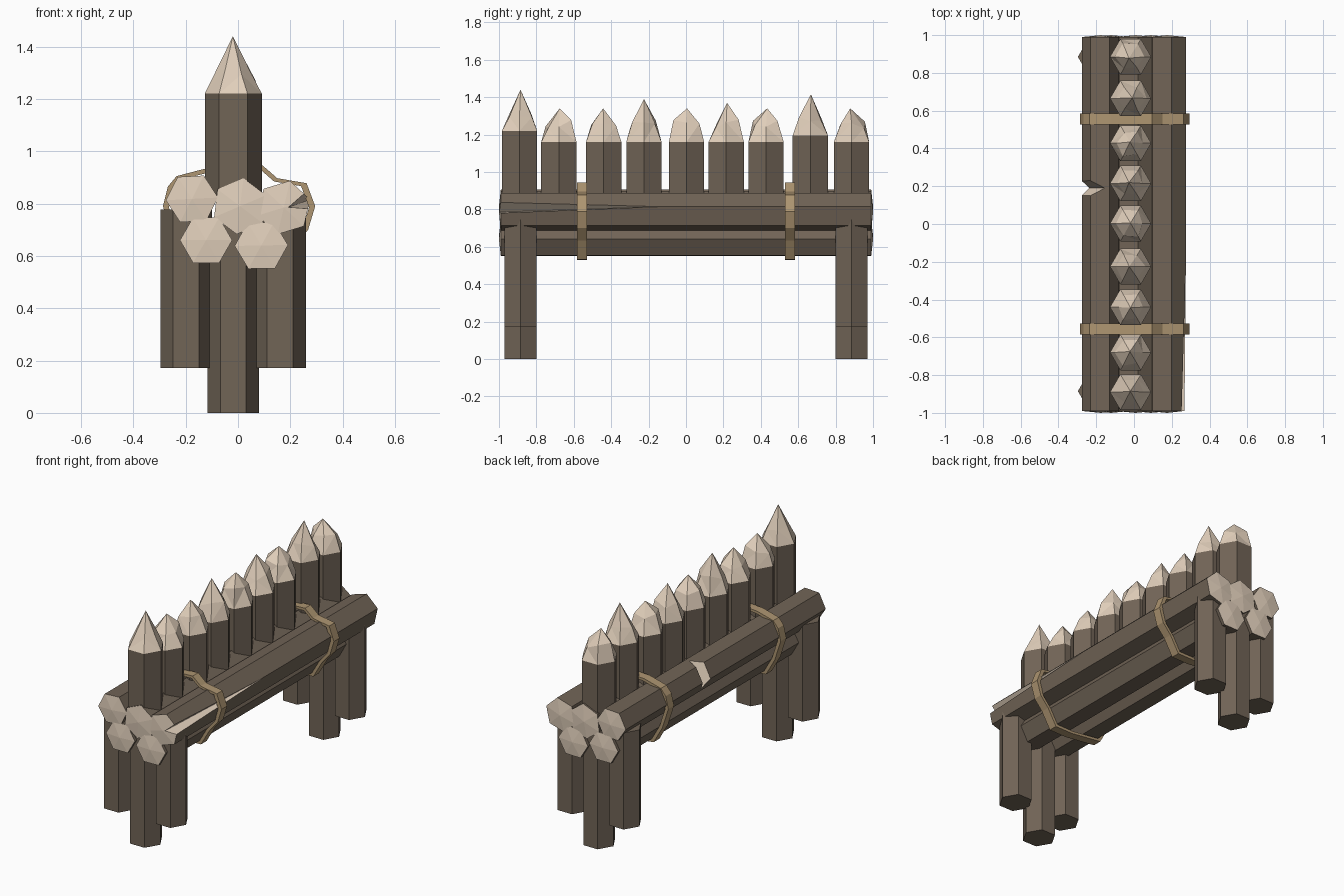
import bpy, bmesh, math, random
from mathutils import Vector

if "Cube" in bpy.data.objects:
    bpy.data.objects.remove(bpy.data.objects["Cube"])

random.seed(7)


def material(name, rgb):
    m = bpy.data.materials.new(name)
    m.diffuse_color = (*rgb, 1)
    m.use_nodes = True
    m.node_tree.nodes["Principled BSDF"].inputs["Base Color"].default_value = m.diffuse_color
    return m


BARK = material("dark_bark", (0.165, 0.128, 0.094))
WOOD = material("pale_cut_wood", (0.76, 0.63, 0.50))
ROPE = material("tan_strap", (0.42, 0.30, 0.165))


def finish(name, bm, mats):
    bmesh.ops.recalc_face_normals(bm, faces=bm.faces)
    me = bpy.data.meshes.new(name)
    bm.to_mesh(me)
    bm.free()
    for m in mats:
        me.materials.append(m)
    ob = bpy.data.objects.new(name, me)
    bpy.context.collection.objects.link(ob)
    return ob


def bridge(bm, a, b, mat):
    n = len(a)
    for i in range(n):
        bm.faces.new((a[i], a[(i + 1) % n], b[(i + 1) % n], b[i])).material_index = mat


def fan(bm, ring, tip, mat):
    n = len(ring)
    for i in range(n):
        bm.faces.new((ring[i], ring[(i + 1) % n], tip)).material_index = mat


def hexagon(r, turn=0):
    return [(r * math.cos(math.radians(turn + 60 * i)),
             r * math.sin(math.radians(turn + 60 * i))) for i in range(6)]


def log(name, x, z, r, turn):
    # horizontal hexagonal log with slightly domed pale ends
    bm = bmesh.new()
    rings = [[bm.verts.new((x + u, y, z + v)) for u, v in hexagon(r, turn)]
             for y in (-0.99, 0.99)]
    bridge(bm, *rings, 0)
    for ring, y in zip(rings, (-1, 1)):
        fan(bm, ring, bm.verts.new((x, y, z)), 1)
    return finish(name, bm, (BARK, WOOD))


def leg(name, x, y, z0, z1):
    bm = bmesh.new()
    rings = [[bm.verts.new((x + u, y + v, z)) for u, v in hexagon(0.099)]
             for z in (z0, z1)]
    bridge(bm, *rings, 0)
    bm.faces.new(rings[0])
    bm.faces.new(rings[1])
    return finish(name, bm, (BARK,))


def spike(name, y, z0, top):
    # upright stake with a roughly hewn pale point
    bm = bmesh.new()
    x = -0.018
    rings = [[bm.verts.new((x + u, y + v, z)) for u, v in hexagon(0.109)]
             for z in (0.81, z0)]
    mid = []
    for u, v in hexagon(0.109):
        k = random.uniform(0.56, 0.78)
        mid.append(bm.verts.new((x + u * k, y + v * k, z0 + random.uniform(0.07, 0.12))))
    bm.faces.new(rings[0])
    bridge(bm, rings[0], rings[1], 0)
    bridge(bm, rings[1], mid, 1)
    fan(bm, mid, bm.verts.new((x + random.uniform(-.01, .01),
                               y + random.uniform(-.008, .008), top)), 1)
    bmesh.ops.triangulate(bm, faces=[f for f in bm.faces if f.material_index == 1])
    return finish(name, bm, (BARK, WOOD))


def cut(ob, points):
    # carve the convex hull of the points, leaving pale wood inside
    bm = bmesh.new()
    for p in points:
        bm.verts.new(p)
    bmesh.ops.convex_hull(bm, input=bm.verts)
    for f in bm.faces:
        f.material_index = 1
    cutter = finish("cutter", bm, (BARK, WOOD))
    cutter.hide_render = True
    mod = ob.modifiers.new("notch", 'BOOLEAN')
    mod.operation = 'DIFFERENCE'
    mod.solver = 'EXACT'
    mod.object = cutter
    bpy.context.view_layer.objects.active = ob
    bpy.ops.object.modifier_apply(modifier="notch")
    bpy.data.objects.remove(cutter)


# bundle of five logs
left_log = log("upper_left_log", -0.176, 0.818, 0.100, 3)
log("upper_middle_log", 0.008, 0.79, 0.108, 23)
right_log = log("upper_right_log", 0.175, 0.785, 0.105, 17)
log("lower_left_log", -0.122, 0.66, 0.100, 0)
log("lower_right_log", 0.089, 0.64, 0.102, 1)

# long split in the right log, axe notch in the left log
cut(right_log, [(0.19, -1.03, 0.785), (0.295, -1.03, 0.877),
                (0.305, -1.03, 0.776), (0.277, -0.13, 0.815)])
inner = [Vector((-0.144, 0.19, 0.925)), Vector((-0.271, 0.19, 0.69))]
out = Vector((-0.88, 0, 0.475)) * 0.14
side = Vector((0, 0.085, 0))
cut(left_log, inner + [p + out + s for p in inner for s in (side, -side)])

# legs: a long middle one and two shorter side ones at each end
for end, y in (("front", -0.885), ("back", 0.885)):
    leg(end + "_middle_leg", -0.018, y, 0, 0.72)
    leg(end + "_left_leg", -0.198, y, 0.172, 0.777)
    leg(end + "_right_leg", 0.161, y, 0.172, 0.777)

# row of sharpened stakes
stakes = [(-0.89, 1.22, 1.44), (-0.68, 1.16, 1.34), (-0.44, 1.16, 1.34),
          (-0.225, 1.16, 1.39), (0.003, 1.16, 1.34), (0.215, 1.16, 1.37),
          (0.428, 1.16, 1.34), (0.665, 1.195, 1.415), (0.885, 1.16, 1.34)]
for i, s in enumerate(stakes):
    spike(f"stake_{i + 1}", *s)

# straps around the bundle
outline = [(-0.287, 0.79), (-0.268, 0.865), (-0.235, 0.905), (-0.12, 0.935),
           (0.095, 0.945), (0.15, 0.897), (0.262, 0.878), (0.295, 0.79),
           (0.268, 0.70), (0.212, 0.635), (0.152, 0.532), (0.03, 0.53),
           (-0.185, 0.555), (-0.245, 0.66)]
for name, y in (("front_strap", -0.556), ("back_strap", 0.556)):
    bm = bmesh.new()
    loops = [[bm.verts.new((u * k, y + d, 0.74 + (v - 0.74) * k)) for u, v in outline]
             for k, d in ((1, -.028), (1, .028), (.92, .028), (.92, -.028))]
    for i in range(4):
        bridge(bm, loops[i], loops[(i + 1) % 4], 0)
    finish(name, bm, (ROPE,))
